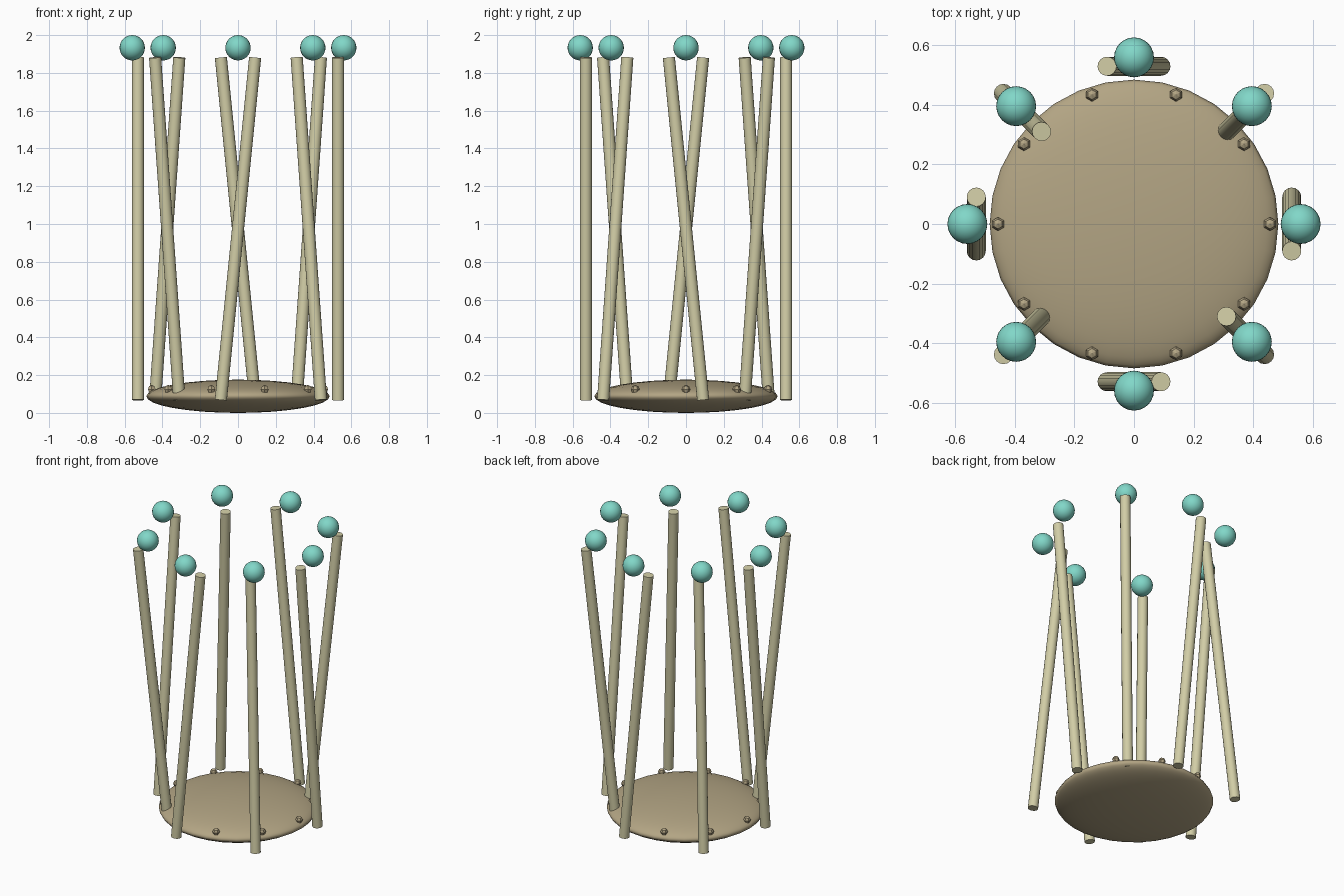
import bpy
from math import sin, cos, pi
from mathutils import Vector

cube = bpy.data.objects.get("Cube")
if cube:
    bpy.data.objects.remove(cube, do_unlink=True)


def material(name, rgb):
    mat = bpy.data.materials.new(name)
    mat.use_nodes = True
    color = (*rgb, 1)
    mat.diffuse_color = color
    mat.node_tree.nodes["Principled BSDF"].inputs["Base Color"].default_value = color
    return mat


def finish(name, mat, smooth=True):
    obj = bpy.context.object
    obj.name = name
    obj.data.materials.append(mat)
    if smooth:
        bpy.ops.object.shade_smooth_by_angle()
    return obj


def around(radius, angle, z):
    return Vector((radius * cos(angle), radius * sin(angle), z))


pale_wood = material("pale wood", (0.64, 0.61, 0.38))
tan_clay = material("tan clay", (0.45, 0.375, 0.23))
teal = material("teal", (0.22, 0.68, 0.58))

# Flattened dish base
bpy.ops.mesh.primitive_uv_sphere_add(segments=32, ring_count=16, radius=1,
                                     location=(0, 0, 0.088))
dish = finish("dish", tan_clay)
dish.scale = (0.485, 0.485, 0.088)

# Leaning rods, each with a ball floating above it
for i in range(8):
    angle = i * pi / 4
    lean_angle = 3 * angle - pi / 2
    axis = around(0.1, lean_angle, 1).normalized()
    bpy.ops.mesh.primitive_cylinder_add(vertices=16, radius=0.032, depth=1.822,
                                        location=around(0.53, angle, 0.975))
    rod = finish(f"rod_{i + 1}", pale_wood)
    rod.rotation_euler = axis.to_track_quat("Z", "Y").to_euler()

    bpy.ops.mesh.primitive_uv_sphere_add(segments=24, ring_count=16, radius=0.067,
                                         location=around(0.56, angle, 1.933))
    finish(f"ball_{i + 1}", teal)

# Small faceted studs around the dish rim
for i in range(10):
    bpy.ops.mesh.primitive_uv_sphere_add(segments=6, ring_count=4, radius=0.023,
                                         location=around(0.457, i * pi / 5, 0.125))
    finish(f"stud_{i + 1}", tan_clay, smooth=False)
